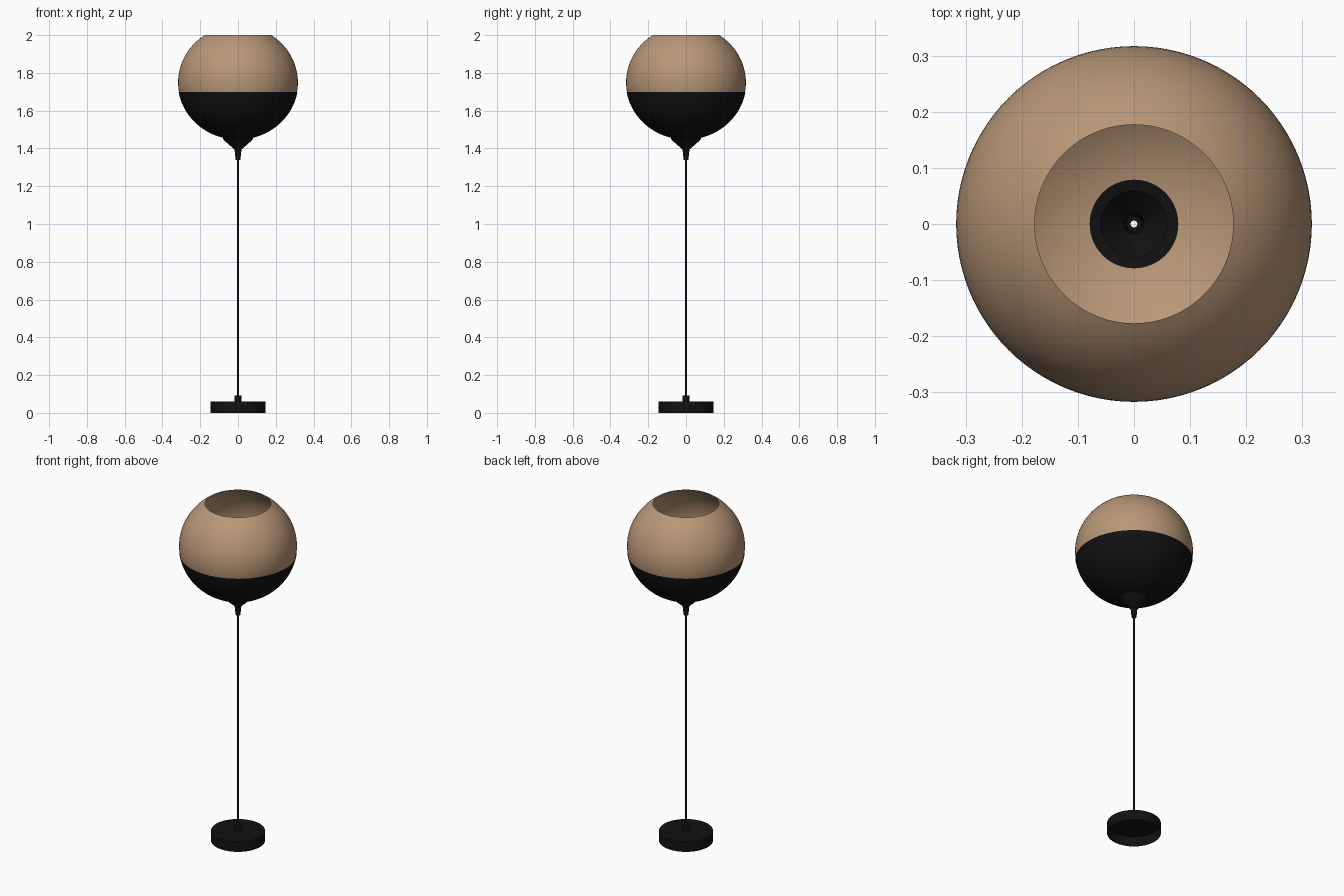
import bpy, bmesh, math

if "Cube" in bpy.data.objects:
    bpy.data.objects.remove(bpy.data.objects["Cube"])


def material(name, rgb):
    m = bpy.data.materials.new(name)
    m.diffuse_color = (*rgb, 1)
    m.use_nodes = True
    m.node_tree.nodes["Principled BSDF"].inputs["Base Color"].default_value = m.diffuse_color
    return m


BLACK = material("black_metal", (0.006, 0.006, 0.006))
TAN = material("tan_shade", (0.48, 0.31, 0.185))


def lathe(name, profile, mat, sides=64):
    """Spin an (r, z) profile, listed bottom to top on the outside, around z."""
    bm = bmesh.new()
    rings = []
    for r, z in profile:
        rings.append([bm.verts.new((r * math.cos(2 * math.pi * i / sides),
                                    r * math.sin(2 * math.pi * i / sides), z))
                      for i in range(sides)])
    for a, b in zip(rings, rings[1:]):
        for i in range(sides):
            j = (i + 1) % sides
            bm.faces.new((a[i], a[j], b[j], b[i]))
    mesh = bpy.data.meshes.new(name)
    bm.to_mesh(mesh)
    bm.free()
    ob = bpy.data.objects.new(name, mesh)
    bpy.context.collection.objects.link(ob)
    mesh.materials.append(mat)
    bpy.context.view_layer.objects.active = ob
    ob.select_set(True)
    bpy.ops.object.shade_smooth_by_angle(angle=math.radians(30))
    ob.select_set(False)
    return ob


def arc(r_axis, z_axis, a0, a1, n):
    """Points on the slightly flattened globe between two elevations."""
    return [(r_axis * math.cos(a0 + (a1 - a0) * i / n),
             1.75 + z_axis * math.sin(a0 + (a1 - a0) * i / n)) for i in range(n + 1)]


# Globe: open at the top, small hole at the bottom
top = math.acos(0.177 / 0.317)
low = -math.acos(0.059 / 0.317)
lathe("globe_shade", arc(0.317, 0.301, low, top, 36), TAN, 96)

# Black bowl hugging the lower part of the globe
lathe("lower_bowl", arc(0.319, 0.303, -math.acos(0.059 / 0.319),
                        -math.asin(0.05 / 0.303), 24), BLACK, 96)

# Funnel-shaped holder with a tapered collar
lathe("shade_holder", [(0.006, 1.34), (0.013, 1.34), (0.018, 1.392), (0.025, 1.4),
                       (0.073, 1.442), (0.079, 1.45), (0.079, 1.461),
                       (0.059, 1.457)], BLACK)

# Hollow pole
lathe("pole", [(0.0065, 0.05), (0.0065, 1.40)], BLACK, 24)

# Collar where the pole meets the base
lathe("base_collar", [(0.018, 0.06), (0.018, 0.093), (0.0065, 0.093)], BLACK, 32)

# Round base, open underneath
lathe("base", [(0.145, 0.0), (0.145, 0.06), (0.0065, 0.06)], BLACK)
